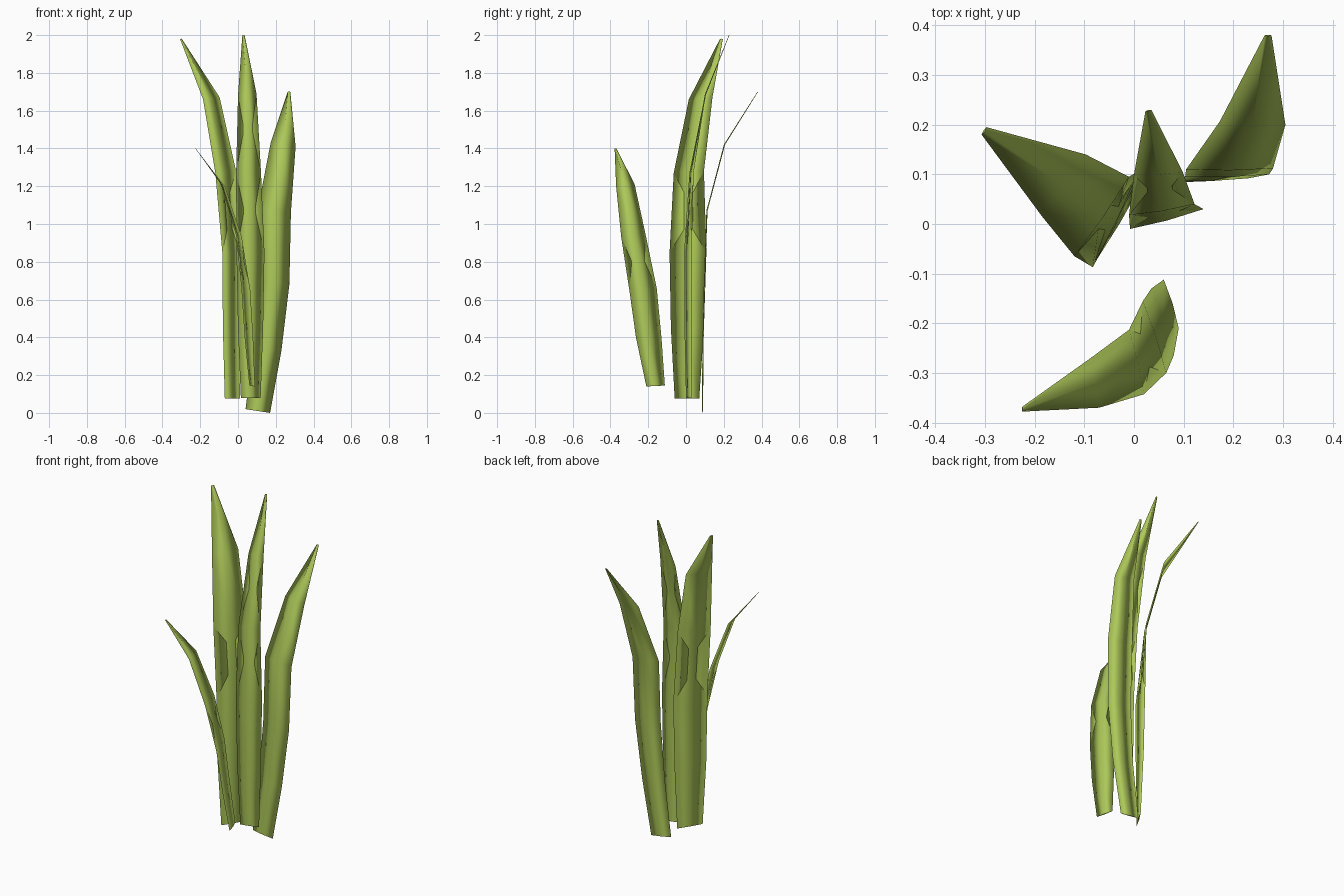
import bpy, bmesh
from mathutils import Vector

if "Cube" in bpy.data.objects:
    bpy.data.objects.remove(bpy.data.objects["Cube"])

mat = bpy.data.materials.new("leaf_green")
mat.diffuse_color = (0.42, 0.58, 0.1, 1)
mat.use_nodes = True
mat.node_tree.nodes["Principled BSDF"].inputs["Base Color"].default_value = mat.diffuse_color


def blade(name, left, right, thick=0.003):
    """Thin lens-section leaf lofted between two edge curves."""
    bm = bmesh.new()
    rings = []
    for i, (a, b) in enumerate(zip(left, right)):
        a, b = Vector(a), Vector(b)
        lo, hi = max(i - 1, 0), min(i + 1, len(left) - 1)
        along = Vector(left[hi]) + Vector(right[hi]) - Vector(left[lo]) - Vector(right[lo])
        n = (b - a).cross(along).normalized()
        t = min(thick, (b - a).length * 0.1)
        mid = (a + b) / 2
        rings.append([bm.verts.new(p) for p in (a, mid - n * t, b, mid + n * t)])
    for r, s in zip(rings, rings[1:]):
        for k in range(4):
            j = (k + 1) % 4
            bm.faces.new((r[k], r[j], s[j], s[k]))
    bm.faces.new(rings[0][::-1])
    bm.faces.new(rings[-1])
    bmesh.ops.recalc_face_normals(bm, faces=bm.faces)
    for f in bm.faces:
        f.smooth = len(f.verts) == 4 and f.calc_area() > 0.001
    me = bpy.data.meshes.new(name)
    bm.to_mesh(me)
    bm.free()
    me.materials.append(mat)
    ob = bpy.data.objects.new(name, me)
    bpy.context.collection.objects.link(ob)


# tall centre leaf
blade("centre_leaf",
      [(.015, 0, .08), (0, -.008, .45), (-.008, -.01, .85), (-.01, .018, 1.27), (0, .10, 1.68), (.023, .227, 2)],
      [(.12, .03, .08), (.133, .03, .45), (.14, .03, .85), (.122, .04, 1.27), (.098, .105, 1.69), (.035, .23, 2)])

# wide leaf leaning left
blade("left_leaf",
      [(-.07, -.06, .075), (-.08, -.08, .45), (-.083, -.087, .85), (-.12, -.065, 1.27), (-.185, .015, 1.66), (-.307, .18, 1.98)],
      [(.01, .07, .075), (.01, .095, .45), (.01, .108, .85), (-.01, .095, 1.28), (-.097, .14, 1.67), (-.297, .195, 1.98)])

# leaf leaning right and back
blade("right_leaf",
      [(.04, .085, .02), (.08, .087, .35), (.103, .095, .70), (.105, .11, 1.08), (.173, .207, 1.43), (.263, .38, 1.7)],
      [(.17, .09, 0), (.23, .092, .33), (.272, .10, .68), (.28, .112, 1.06), (.305, .2, 1.41), (.277, .38, 1.7)])

# short leaf at the front leaning left
blade("front_leaf",
      [(.09, -.21, .14), (.08, -.265, .4), (.065, -.30, .65), (.02, -.343, .93), (-.07, -.37, 1.2), (-.225, -.378, 1.4)],
      [(.06, -.112, .145), (.035, -.13, .4), (.018, -.155, .66), (-.01, -.213, .94), (-.09, -.272, 1.21), (-.225, -.368, 1.4)])
